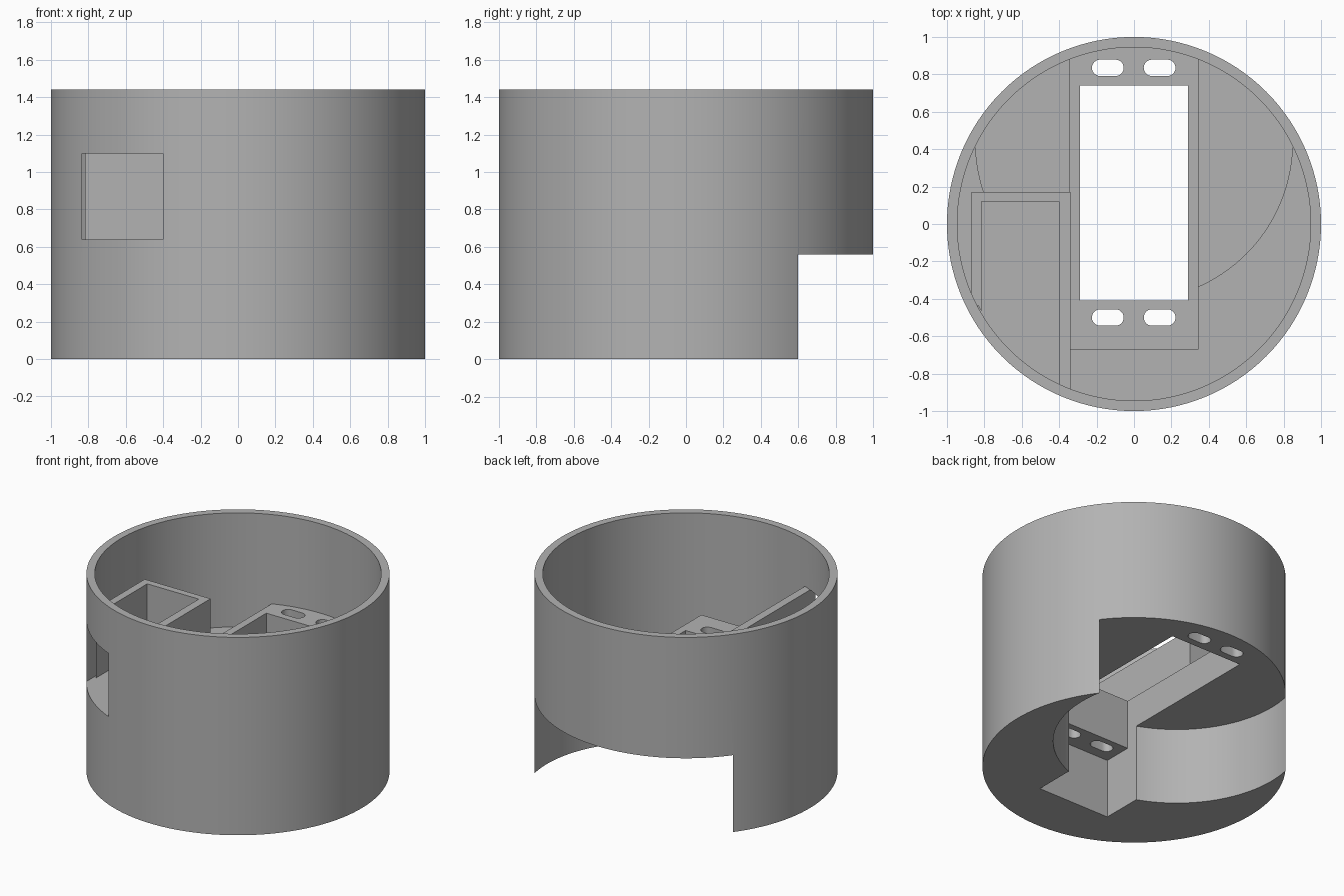
import bpy, bmesh, math
from mathutils import Matrix, Vector

if "Cube" in bpy.data.objects:
    bpy.data.objects.remove(bpy.data.objects["Cube"])


def finish(name, bm):
    mesh = bpy.data.meshes.new(name)
    bm.to_mesh(mesh)
    bm.free()
    ob = bpy.data.objects.new(name, mesh)
    bpy.context.collection.objects.link(ob)
    return ob


def cylinder(name, r, z0, z1, y=0.0, n=128):
    bm = bmesh.new()
    bmesh.ops.create_cone(bm, cap_ends=True, segments=n, radius1=r, radius2=r, depth=z1 - z0,
                          matrix=Matrix.Translation((0, y, (z0 + z1) / 2)))
    return finish(name, bm)


def box(name, x0, x1, y0, y1, z0, z1):
    bm = bmesh.new()
    bmesh.ops.create_cube(bm, size=1)
    for v in bm.verts:
        v.co = Vector((x0 if v.co.x < 0 else x1, y0 if v.co.y < 0 else y1, z0 if v.co.z < 0 else z1))
    return finish(name, bm)


def slot(name, cx, cy, half, r, z0, z1):
    # rounded slot: two half circles joined into one prism
    bm = bmesh.new()
    ring = []
    for side, start in ((1, -math.pi / 2), (-1, math.pi / 2)):
        for i in range(13):
            a = start + math.pi * i / 12
            ring.append(bm.verts.new((cx + side * (half - r) + r * math.cos(a), cy + r * math.sin(a), z0)))
    face = bm.faces.new(ring)
    ext = bmesh.ops.extrude_face_region(bm, geom=[face])
    top = [v for v in ext["geom"] if isinstance(v, bmesh.types.BMVert)]
    bmesh.ops.translate(bm, verts=top, vec=(0, 0, z1 - z0))
    bmesh.ops.recalc_face_normals(bm, faces=bm.faces)
    return finish(name, bm)


def combine(target, other, op):
    mod = target.modifiers.new("bool", 'BOOLEAN')
    mod.operation = op
    mod.solver = 'EXACT'
    mod.object = other
    bpy.context.view_layer.update()
    mesh = bpy.data.meshes.new_from_object(target.evaluated_get(bpy.context.evaluated_depsgraph_get()))
    target.modifiers.clear()
    target.data = mesh
    bpy.data.objects.remove(other)


# Round cup: outer wall and floor
housing = cylinder("housing", 1.0, 0, 1.44)
combine(housing, cylinder("cavity", 0.945, 0.05, 2), 'DIFFERENCE')

# Inner parts, each clipped to the round wall
ribs = [cylinder("wheel_cover", 0.85, 0.02, 0.61, y=0.44),
        box("motor_mount", -0.345, 0.345, -0.67, 1.1, 0.02, 0.79),
        box("switch_box", -0.87, -0.34, -1.1, 0.17, 0.59, 1.10)]
for rib in ribs:
    combine(rib, cylinder("clip", 0.97, 0, 1.3), 'INTERSECT')
    combine(housing, rib, 'UNION')

# Openings: wheel pocket, motor well and hole, switch space and side window
cuts = [cylinder("wheel_pocket", 0.816, -0.5, 0.56, y=0.44),
        box("motor_well", -0.29, 0.29, -0.62, 0.0, -0.5, 0.43),
        box("motor_hole", -0.29, 0.29, -0.41, 0.74, 0.2, 1.2)]
space = box("switch_space", -0.815, -0.40, -1.1, 0.12, 0.64, 1.3)
combine(space, cylinder("clip", 0.945, 0, 2), 'INTERSECT')
cuts += [space, box("side_window", -0.835, -0.40, -1.1, -0.40, 0.64, 1.10)]
# keep the window cut inside the wall thickness
ring = cylinder("wall_ring", 1.1, 0, 2)
combine(ring, cylinder("ring_core", 0.94, -1, 3), 'DIFFERENCE')
combine(cuts[-1], ring, 'INTERSECT')

# Screw slots at both ends of the motor mount
for x in (-0.14, 0.137):
    for y in (-0.50, 0.835):
        cuts.append(slot("screw_slot", x, y, 0.085, 0.044, 0.2, 1.2))
for cut in cuts:
    combine(housing, cut, 'DIFFERENCE')

# Single grey finish
grey = bpy.data.materials.new("grey plastic")
grey.diffuse_color = (0.45, 0.45, 0.45, 1)
grey.use_nodes = True
grey.node_tree.nodes["Principled BSDF"].inputs["Base Color"].default_value = grey.diffuse_color
housing.data.materials.clear()
housing.data.materials.append(grey)
for p in housing.data.polygons:
    p.material_index = 0

bpy.context.view_layer.objects.active = housing
housing.select_set(True)
bpy.ops.object.shade_smooth_by_angle(angle=math.radians(30))
